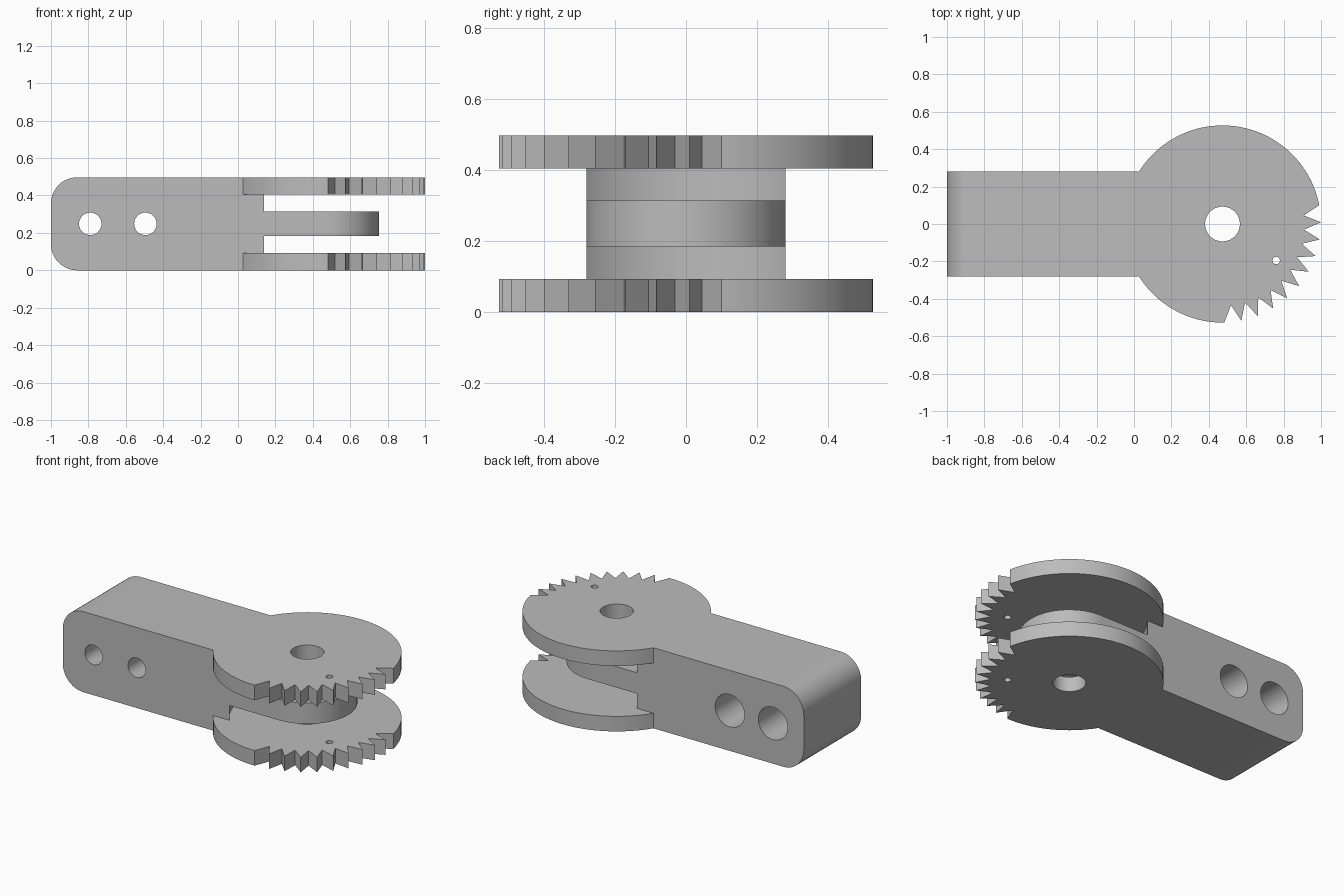
import bpy, bmesh
from math import sin, cos, asin, radians, degrees

if "Cube" in bpy.data.objects:
    bpy.data.objects.remove(bpy.data.objects["Cube"])

HEIGHT, HALF_W = 0.497, 0.28
PLATE, TONGUE = 0.093, 0.184        # top of lower plate, underside of tongue
CX, R_DISC, R_ROOT = 0.473, 0.527, 0.437


def polar(r, deg, cx=CX, cy=0.0):
    return (cx + r * cos(radians(deg)), cy + r * sin(radians(deg)))


def arc(r, a, b, n, cx=CX, cy=0.0):
    return [polar(r, a + (b - a) * i / n, cx, cy) for i in range(n + 1)]


def circle(r, cx=CX, cy=0.0, n=64):
    return arc(r, 0, 360, n, cx, cy)[:-1]


def prism(name, outline, lo, hi, axis="z"):
    """Extrude a closed outline along z, or an x-z outline along y."""
    bm = bmesh.new()
    place = (lambda p, t: (p[0], p[1], t)) if axis == "z" else (lambda p, t: (p[0], t, p[1]))
    rings = [[bm.verts.new(place(p, t)) for p in outline] for t in (lo, hi)]
    bm.faces.new(rings[0])
    bm.faces.new(rings[1])
    n = len(outline)
    for i in range(n):
        j = (i + 1) % n
        bm.faces.new((rings[0][i], rings[0][j], rings[1][j], rings[1][i]))
    bmesh.ops.recalc_face_normals(bm, faces=bm.faces)
    mesh = bpy.data.meshes.new(name)
    bm.to_mesh(mesh)
    bm.free()
    obj = bpy.data.objects.new(name, mesh)
    bpy.context.collection.objects.link(obj)
    return obj


def cut(body, *args):
    """Subtract a prism from the body and discard the cutter."""
    cutter = prism("cutter", *args)
    cutter.hide_render = True
    mod = body.modifiers.new("cut", "BOOLEAN")
    mod.operation, mod.solver, mod.object = "DIFFERENCE", "EXACT", cutter
    bpy.context.view_layer.objects.active = body
    bpy.ops.object.modifier_apply(modifier=mod.name)
    bpy.data.objects.remove(cutter)


# Plan outline: straight arm, round head, ratchet teeth on the front right quarter
neck = degrees(asin(HALF_W / R_DISC))
outline = [(-1, -HALF_W)] + arc(R_DISC, 180 + neck, 271, 20)
for k in range(10):
    outline.append(polar(R_ROOT, -84 + 10 * k))
    if k < 9:
        outline.append(polar(R_DISC, -79 + 10 * k))
outline += arc(R_DISC, 11, 180 - neck, 48) + [(-1, HALF_W)]
body = prism("toothed_hinge_arm", outline, 0, HEIGHT)

# Rounded upper and lower edges at the arm's end
bm = bmesh.new()
bm.from_mesh(body.data)
ends = [e for e in bm.edges
        if all(v.co.x < -0.99 for v in e.verts) and abs(e.verts[0].co.z - e.verts[1].co.z) < 0.01]
bmesh.ops.bevel(bm, geom=ends, offset=0.14, segments=12, profile=0.5, affect="EDGES")
bm.to_mesh(body.data)
bm.free()

# Clear the space around the round-ended tongue between the two plates
around = [(0, HALF_W), (0, 0.8), (1.2, 0.8), (1.2, -0.8), (0, -0.8), (0, -HALF_W)]
around += arc(HALF_W, -90, 90, 40)
cut(body, around, PLATE, HEIGHT - PLATE)

# Round slots above and below the tongue
for lo, hi in ((PLATE, TONGUE), (HEIGHT - TONGUE, HEIGHT - PLATE)):
    cut(body, circle(R_ROOT, n=96), lo, hi)

# Pivot hole and small pin hole
cut(body, circle(0.093), -0.1, 0.6)
cut(body, circle(0.02, 0.76, -0.195, 24), -0.1, 0.6)

# Bolt holes through the arm, counterbored from the back
for x in (-0.79, -0.495):
    cut(body, circle(0.06, x, HEIGHT / 2, 48), -0.5, 0.5, "y")
    cut(body, circle(0.1, x, HEIGHT / 2, 48), 0.04, 0.5, "y")

# Colour and shading
grey = bpy.data.materials.new("plain_grey")
grey.use_nodes = True
colour = (0.5, 0.5, 0.5, 1)
grey.diffuse_color = colour
grey.node_tree.nodes["Principled BSDF"].inputs["Base Color"].default_value = colour
body.data.materials.clear()
body.data.materials.append(grey)
for poly in body.data.polygons:
    poly.material_index = 0
bpy.ops.object.select_all(action="DESELECT")
body.select_set(True)
bpy.context.view_layer.objects.active = body
bpy.ops.object.shade_smooth_by_angle(angle=radians(30))
